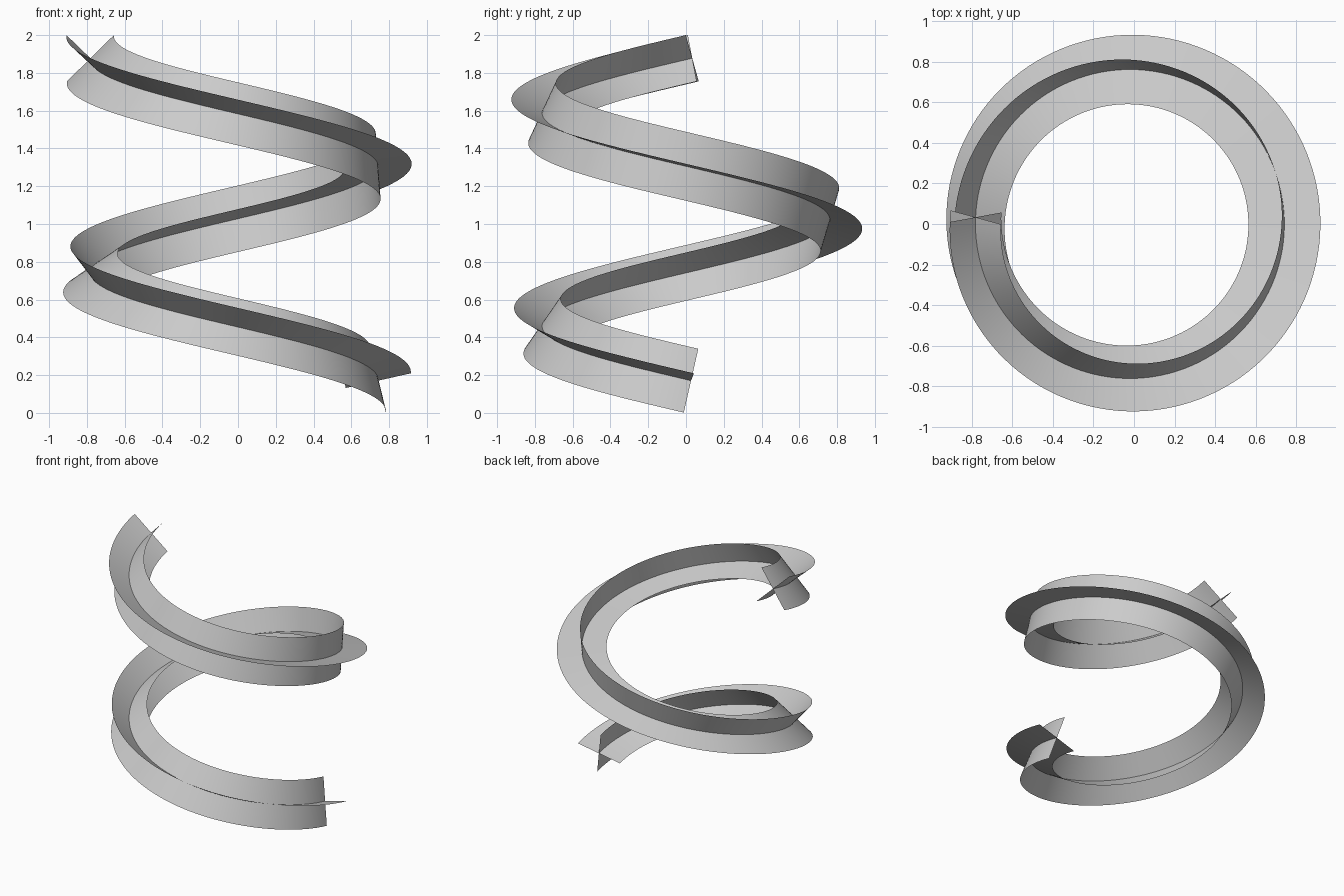
import bpy, bmesh
from math import radians, sin, cos, pi
from mathutils import Vector

if "Cube" in bpy.data.objects:
    bpy.data.objects.remove(bpy.data.objects["Cube"])

RADIUS, HALF_WIDTH = 0.762, 0.178
CENTRE = Vector((-0.02, 0.0, 0.0))
A0, A1 = radians(2), radians(-542.5)      # clockwise, about one and a half turns
Z0, Z1 = 0.1705, 1.8775
ROLL0, ROLL1 = radians(13), radians(135)  # section rolls slowly along the helix
STEPS = 192


def section(t):
    """Spine point plus outward and upward axes square to the helix."""
    a = A0 + (A1 - A0) * t
    out = Vector((cos(a), sin(a), 0))
    tangent = Vector((RADIUS * sin(a), -RADIUS * cos(a), (Z1 - Z0) / (A0 - A1))).normalized()
    up = tangent.cross(out)
    if up.z < 0:
        up = -up
    return CENTRE + out * RADIUS + Vector((0, 0, Z0 + (Z1 - Z0) * t)), out, up


def ribbon(name, turn):
    bm = bmesh.new()
    prev = None
    for i in range(STEPS + 1):
        t = i / STEPS
        spine, out, up = section(t)
        roll = ROLL0 + (ROLL1 - ROLL0) * t + turn
        arm = (out * cos(roll) + up * sin(roll)) * HALF_WIDTH
        row = [bm.verts.new(spine + arm * s) for s in (-1, 0, 1)]
        if prev:
            for k in range(2):
                bm.faces.new((prev[k], prev[k + 1], row[k + 1], row[k])).smooth = True
        prev = row
    mesh = bpy.data.meshes.new(name)
    bm.to_mesh(mesh)
    bm.free()
    ob = bpy.data.objects.new(name, mesh)
    bpy.context.collection.objects.link(ob)


# Two ribbons crossing at right angles along the spine
ribbon("flat_ribbon", 0)
ribbon("upright_ribbon", pi / 2)
